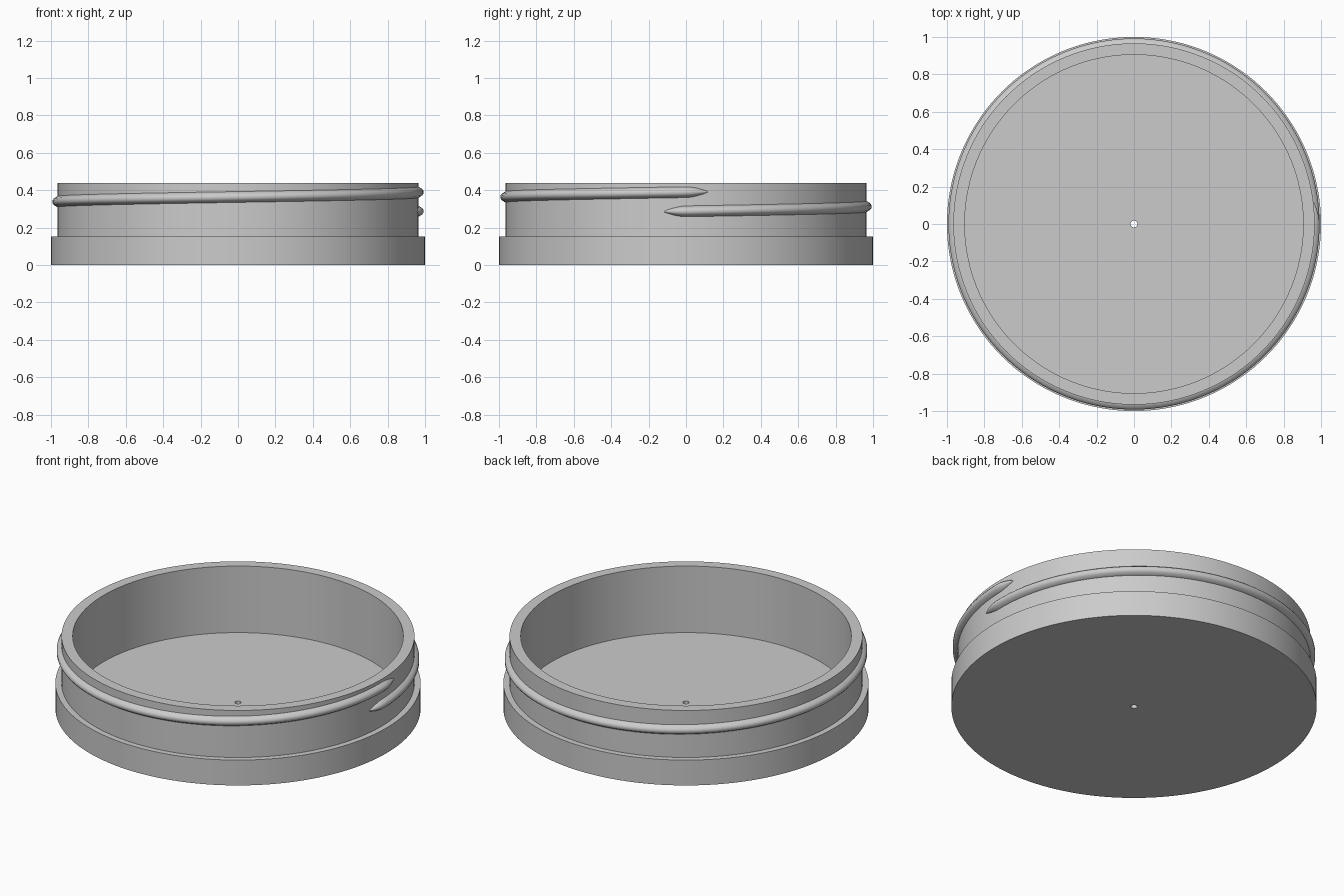
import bpy, bmesh, math

cube = bpy.data.objects.get("Cube")
if cube:
    bpy.data.objects.remove(cube, do_unlink=True)

SEGMENTS = 144
NECK = 0.966

grey = bpy.data.materials.new("light_grey")
grey.use_nodes = True
grey.diffuse_color = (0.6, 0.6, 0.6, 1)
grey.node_tree.nodes["Principled BSDF"].inputs["Base Color"].default_value = (0.6, 0.6, 0.6, 1)


def polar(r, angle, z):
    return (r * math.cos(angle), r * math.sin(angle), z)


def skin(name, rings, loop):
    """Join closed cross-sections into one smooth-shaded solid."""
    bm = bmesh.new()
    rows = [[bm.verts.new(p) for p in ring] for ring in rings]
    pairs = list(zip(rows, rows[1:]))
    if loop:
        pairs.append((rows[-1], rows[0]))
    else:
        bm.faces.new(rows[0])
        bm.faces.new(rows[-1])
    for a, b in pairs:
        for i in range(len(a)):
            j = (i + 1) % len(a)
            bm.faces.new((a[i], a[j], b[j], b[i]))
    bmesh.ops.recalc_face_normals(bm, faces=bm.faces)
    mesh = bpy.data.meshes.new(name)
    bm.to_mesh(mesh)
    bm.free()
    mesh.materials.append(grey)
    obj = bpy.data.objects.new(name, mesh)
    bpy.context.collection.objects.link(obj)
    bpy.ops.object.select_all(action="DESELECT")
    obj.select_set(True)
    bpy.context.view_layer.objects.active = obj
    bpy.ops.object.shade_smooth_by_angle(angle=math.radians(35))
    return obj


# Cup body: wide base, narrower neck, flat floor with a small centre hole
profile = [(0.018, 0), (1, 0), (1, 0.153), (NECK, 0.153), (NECK, 0.437),
           (0.905, 0.437), (0.905, 0.035), (0.018, 0.035)]
skin("cup_body",
     [[polar(r, math.tau * i / SEGMENTS, z) for r, z in profile] for i in range(SEGMENTS)],
     loop=True)

# Screw thread: one rising turn with a rounded crest and tapered ends
section = [(-0.008, -0.03), (0, -0.029), (0.019, -0.017), (0.026, -0.007),
           (0.026, 0.007), (0.019, 0.017), (0, 0.029), (-0.008, 0.03)]
start, end = math.radians(-6.8), math.radians(366.8)
taper = math.radians(7)
rings = []
for i in range(SEGMENTS * 2 + 1):
    t = i / (SEGMENTS * 2)
    angle = start + (end - start) * t
    near = min(1, (angle - start) / taper, (end - angle) / taper)
    size = 0.12 + 0.88 * math.sin(max(0, near) * math.pi / 2)
    z = 0.285 + 0.106 * t
    rings.append([polar(NECK + dr * size, angle, z + dz * size) for dr, dz in section])
skin("screw_thread", rings, loop=False)
